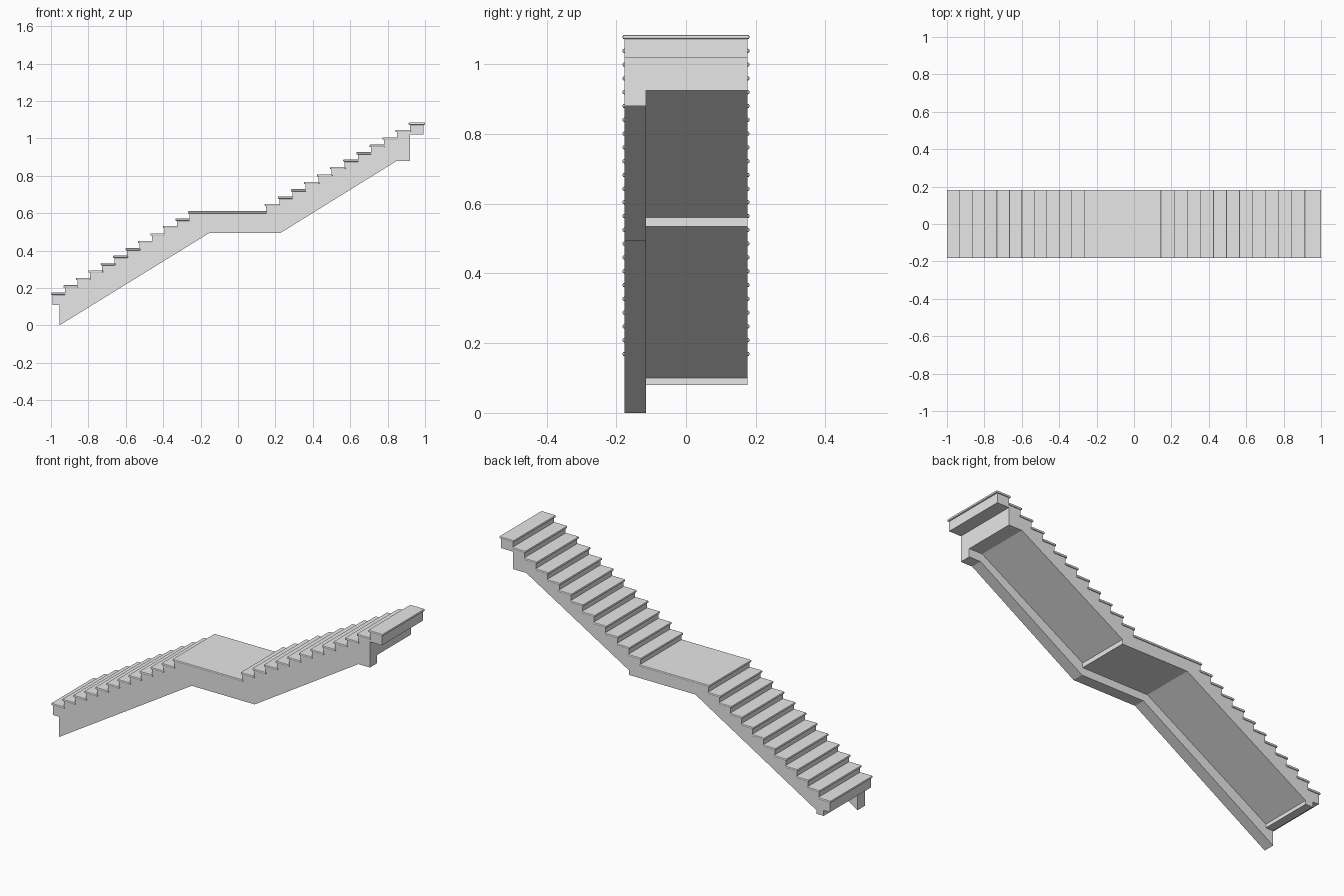
import bpy
import bmesh

if "Cube" in bpy.data.objects:
    bpy.data.objects.remove(bpy.data.objects["Cube"], do_unlink=True)

grey = bpy.data.materials.new("light_grey")
grey.use_nodes = True
colour = (0.8, 0.8, 0.8, 1)
grey.diffuse_color = colour
grey.node_tree.nodes["Principled BSDF"].inputs["Base Color"].default_value = colour

HALF_BODY, HALF_TREAD = 0.177, 0.182
TREAD_THICK, OVERHANG = 0.012, 0.008
STRINGER_INNER = -0.115


def extrude_profile(name, outline, y0, y1):
    """Extrude an x-z outline between two y positions."""
    bm = bmesh.new()
    face = bm.faces.new([bm.verts.new((x, y0, z)) for x, z in outline])
    side = bmesh.ops.extrude_face_region(bm, geom=[face])["geom"]
    verts = [v for v in side if isinstance(v, bmesh.types.BMVert)]
    bmesh.ops.translate(bm, verts=verts, vec=(0, y1 - y0, 0))
    bmesh.ops.recalc_face_normals(bm, faces=bm.faces)
    mesh = bpy.data.meshes.new(name)
    bm.to_mesh(mesh)
    bm.free()
    mesh.materials.append(grey)
    obj = bpy.data.objects.new(name, mesh)
    bpy.context.collection.objects.link(obj)
    return obj


def add_tread(name, x0, x1, top):
    """Thin slab with a rounded nosing."""
    low = top - TREAD_THICK
    outline = [(x0, low), (x1, low), (x1, top), (x0, top)]
    obj = extrude_profile(name, outline, -HALF_TREAD, HALF_TREAD)
    bevel = obj.modifiers.new("nosing", "BEVEL")
    bevel.width = 0.004
    bevel.segments = 2


# Nosing position and height of every step; the last of the lower flight is the landing
RISE = 0.0396
lower = [(-1 + i * 0.0665, 0.175 + i * RISE) for i in range(12)]
upper = [(0.143 + i * 0.0699, 0.649 + i * RISE) for i in range(12)]
steps = lower + upper
END_X = 0.992

# Stepped upper edge shared by the slab and the stringer
stepped = [(-0.955, 0.11), (steps[0][0] + OVERHANG, 0.11)]
for i, (x, top) in enumerate(steps):
    next_x = steps[i + 1][0] + OVERHANG if i + 1 < len(steps) else END_X
    z = top - TREAD_THICK / 2
    stepped += [(x + OVERHANG, z), (next_x, z)]
stepped += [(END_X, 1.02), (0.92, 1.02)]

# Thin slab with small drops where the flights meet the landing and the floor
slab_under = [(0.92, 0.925), (0.84, 0.925), (0.22, 0.56), (0.22, 0.535),
              (-0.18, 0.535), (-0.91, 0.10), (-0.91, 0.08), (-0.955, 0.08)]
extrude_profile("stair_slab", stepped + slab_under, STRINGER_INNER, HALF_BODY)

# Deeper stringer along the front side
stringer_under = [(0.92, 0.88), (0.85, 0.88), (0.225, 0.493),
                  (-0.155, 0.493), (-0.955, 0)]
extrude_profile("front_stringer", stepped + stringer_under, -HALF_BODY, STRINGER_INNER)

# Treads and landing
for i, (x, top) in enumerate(steps):
    end = steps[i + 1][0] + OVERHANG + 0.004 if i + 1 < len(steps) else 1.0
    name = "landing" if i == len(lower) - 1 else f"tread_{i + 1}"
    add_tread(name, x, end, top)
